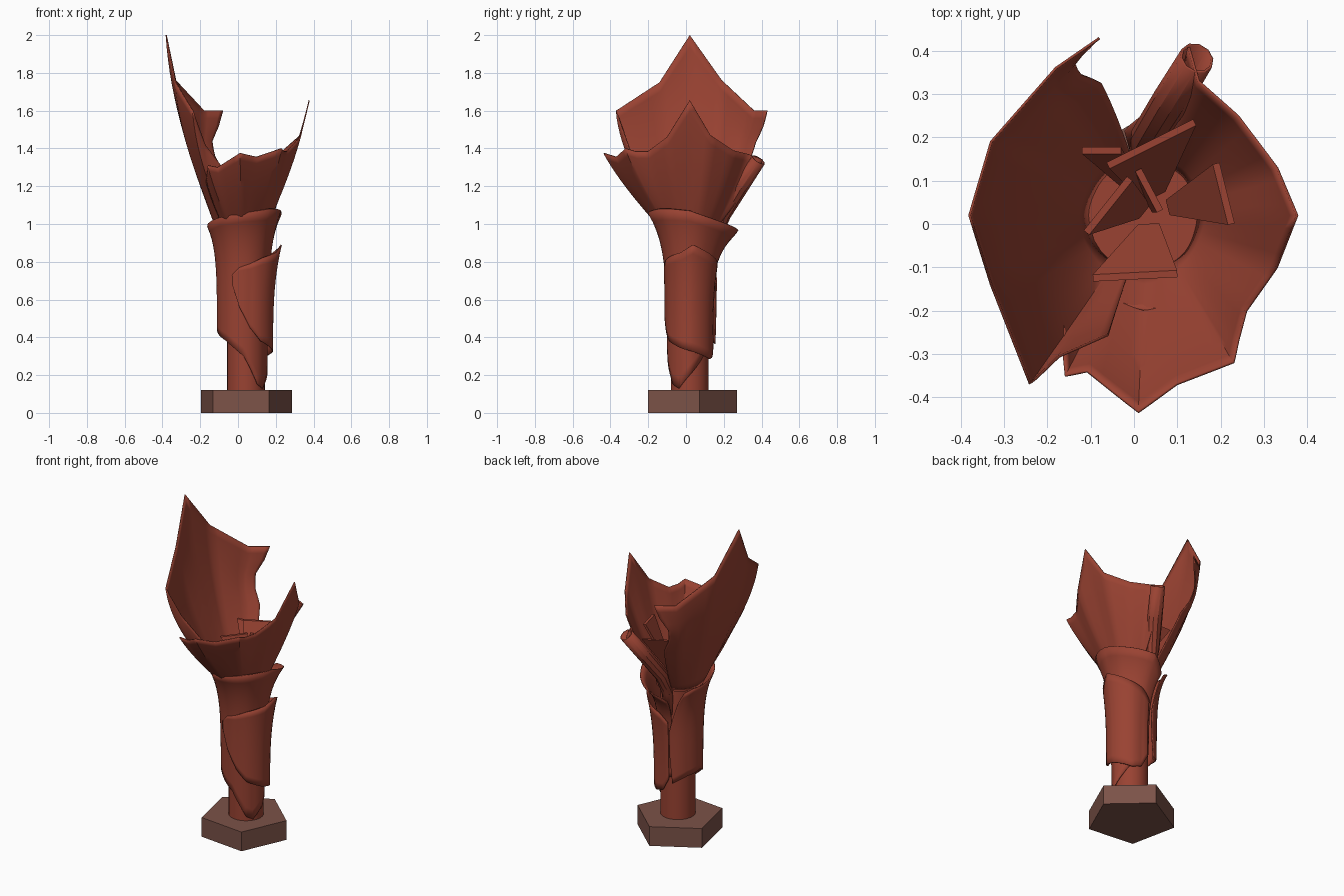
import bpy, bmesh, math
from mathutils import Vector

if "Cube" in bpy.data.objects:
    bpy.data.objects.remove(bpy.data.objects["Cube"])

CX, CY = 0.03, 0.02  # axis of the stalk


def material(name, rgb):
    m = bpy.data.materials.new(name)
    m.diffuse_color = (*rgb, 1)
    m.use_nodes = True
    m.node_tree.nodes["Principled BSDF"].inputs["Base Color"].default_value = m.diffuse_color
    return m


RED = material("rust_red", (0.32, 0.055, 0.032))
BROWN = material("dull_brown", (0.20, 0.085, 0.065))


def finish(name, bm, mat, thick=0.0, smooth=True):
    bmesh.ops.recalc_face_normals(bm, faces=bm.faces)
    me = bpy.data.meshes.new(name)
    bm.to_mesh(me)
    bm.free()
    me.materials.append(mat)
    ob = bpy.data.objects.new(name, me)
    bpy.context.collection.objects.link(ob)
    if thick:
        s = ob.modifiers.new("thickness", "SOLIDIFY")
        s.thickness, s.offset = thick, 0
    if smooth:
        bpy.ops.object.select_all(action="DESELECT")
        bpy.context.view_layer.objects.active = ob
        ob.select_set(True)
        bpy.ops.object.shade_smooth_by_angle(angle=math.radians(35))
    return ob


def polar(deg, r):
    a = math.radians(deg)
    return Vector((r * math.cos(a), r * math.sin(a)))


def lookup(table, t):
    for (t0, v0), (t1, v1) in zip(table, table[1:]):
        if t <= t1:
            return v0 + (v1 - v0) * (t - t0) / (t1 - t0)
    return table[-1][1]


def grid_faces(bm, rows, closed=False):
    for p, q in zip(rows, rows[1:]):
        n = len(p)
        for i in range(n if closed else n - 1):
            j = (i + 1) % n
            bm.faces.new((p[i], p[j], q[j], q[i]))


def leaf(name, cols, shape, straight=False, torn=((0, 0), (1, 0)), rows=12, seg=5):
    """Curved sheet; each column is angle, low z, low radius, top z, top radius."""
    bm = bmesh.new()
    lines = []
    last = len(cols) - 1
    for c in range(last):
        for k in range(seg + (c == last - 1)):
            f = k / seg
            a, zb, rb, zt, rt = [u + (v - u) * f for u, v in zip(cols[c], cols[c + 1])]
            low = polar(a, rb)
            if straight:
                top = polar(cols[c][0], cols[c][4]).lerp(polar(cols[c + 1][0], cols[c + 1][4]), f)
            else:
                top = polar(a, rt)
            u = (c + f) / last
            line = []
            for i in range(rows + 1):
                t = i / rows
                p = low.lerp(top, shape(t))
                # the ragged first edge wanders sideways
                turn = math.radians(lookup(torn, t)) * max(0, 1 - 4 * u)
                x = p.x * math.cos(turn) - p.y * math.sin(turn)
                y = p.x * math.sin(turn) + p.y * math.cos(turn)
                line.append(bm.verts.new((CX + x, CY + y, zb + (zt - zb) * t)))
            lines.append(line)
    grid_faces(bm, lines)
    return finish(name, bm, RED, 0.006)


def prism(name, sides, r, z0, z1, centre, turn, mat, smooth):
    bm = bmesh.new()
    rings = []
    for z in (z0, z1):
        pts = [polar(turn + 360 * i / sides, r) for i in range(sides)]
        rings.append([bm.verts.new((centre[0] + p.x, centre[1] + p.y, z)) for p in pts])
    grid_faces(bm, rings, True)
    for ring in rings:
        bm.faces.new(ring)
    finish(name, bm, mat, 0, smooth)


# five-sided foot, round stalk and the floor of the cup
prism("base", 5, 0.2535, 0, 0.12, (0.037, 0.019), -60, BROWN, False)
prism("stalk", 28, 0.1, 0.11, 0.95, (0.042, 0.02), 0, RED, True)
prism("cup_floor", 28, 0.135, 0.94, 0.96, (CX, CY), 0, RED, True)

# long sleeve around the stalk, overlapping at the back and flaring to a collar
leaf("sleeve", [
    (108, .365, .140, .88, .160), (125, .39, .138, .95, .18), (145, .41, .133, .98, .20),
    (180, .43, .137, .99, .19), (225, .38, .126, 1.03, .20), (270, .30, .116, 1.06, .22),
    (310, .15, .113, 1.08, .21), (330, .13, .113, 1.08, .20), (360, .20, .122, 1.07, .195),
    (400, .30, .108, 1.02, .22), (440, .37, .108, .97, .26), (465, .40, .11, .90, .20)],
    lambda t: 0.12 * t + 0.88 * t ** 5, rows=16,
    torn=((0, 0), (.3, -6), (.6, -8), (.8, 2), (1, 14)))

# shorter wrap on the right
leaf("right_wrap", [
    (-116, .68, .138, .73, .138), (-100, .56, .132, .77, .134), (-75, .45, .130, .79, .136),
    (-50, .38, .140, .82, .150), (-15, .34, .152, .85, .178), (5, .325, .153, .89, .20),
    (50, .285, .136, .82, .172), (75, .30, .122, .79, .150), (95, .38, .122, .74, .135)],
    lambda t: t ** 3)

# tall petal on the left, tucking behind the cup at the front
leaf("tall_petal", [
    (105, .95, .13, 1.60, .424), (121.7, .95, .13, 1.60, .40), (154.7, .95, .13, 1.76, .398),
    (180, .95, .135, 2.0, .41), (204, .95, .135, 1.75, .394), (235.3, .95, .13, 1.60, .474),
    (238, .95, .125, 1.42, .385), (252, .95, .12, 1.27, .29)],
    lambda t: math.sin(1.4 * t) / math.sin(1.4), True,
    ((0, 0), (.5, 4), (.62, 10), (.74, 11), (.87, 4), (1, 0)), rows=16)

# open cup around the front and right
leaf("cup", [
    (229, .95, .14, 1.22, .30), (243, .95, .13, 1.31, .416), (249, .95, .13, 1.30, .386),
    (267.5, .95, .13, 1.375, .455), (280, .95, .13, 1.355, .396), (300.5, .95, .12, 1.40, .394),
    (306, .95, .12, 1.385, .358), (316, .95, .12, 1.385, .318), (338, .95, .115, 1.46, .323),
    (360, .95, .115, 1.655, .347), (380, .95, .115, 1.47, .32), (407.6, .95, .12, 1.39, .311),
    (429, .95, .12, 1.37, .332), (436, .95, .12, 1.34, .40)],
    lambda t: math.sin(0.9 * t) / math.sin(0.9), True, seg=4)

# rolled edge at the back of the cup
bm = bmesh.new()
path = [((.145, .383, 1.34), .038), ((.085, .285, 1.19), .040), ((.03, .2, 1.05), .036),
        ((.02, .155, .93), .030), ((.03, .13, .78), .02)]
rings = []
for i, (p, r) in enumerate(path):
    d = Vector(path[min(i + 1, 4)][0]) - Vector(path[max(i - 1, 0)][0])
    q = d.to_track_quat("Z", "Y")
    ring = []
    for k in range(10):
        o = polar(36 * k, r)
        ring.append(bm.verts.new(Vector(p) + q @ Vector((o.x, o.y, 0))))
    rings.append(ring)
grid_faces(bm, rings, True)
finish("rolled_edge", bm, RED, 0.006)

# leaning shards inside the cup: two top corners and top height
shards = [(-.06, .135, .14, .235, 1.26), (-.11, -.02, -.01, .105, 1.2), (.01, .125, .06, .03, 1.2),
          (.19, .14, .225, 0, 1.3), (-.095, -.125, .10, -.115, 1.18), (-.12, .17, -.03, .17, 1.24)]
for n, (x0, y0, x1, y1, z) in enumerate(shards):
    bm = bmesh.new()
    a, b = Vector((x0, y0, z)), Vector((x1, y1, z))
    hub = Vector((0.045, 0.03, 0.95))
    side = Vector((y1 - y0, x0 - x1, 0)).normalized() * 0.008
    low_a, low_b = hub.lerp(a, 0.25), hub.lerp(b, 0.25)
    rings = [[bm.verts.new(v) for v in (p - side, q - side, q + side, p + side)]
             for p, q in ((low_a, low_b), (a, b))]
    grid_faces(bm, rings, True)
    for ring in rings:
        bm.faces.new(ring)
    finish(f"shard_{n + 1}", bm, RED, 0, False)
